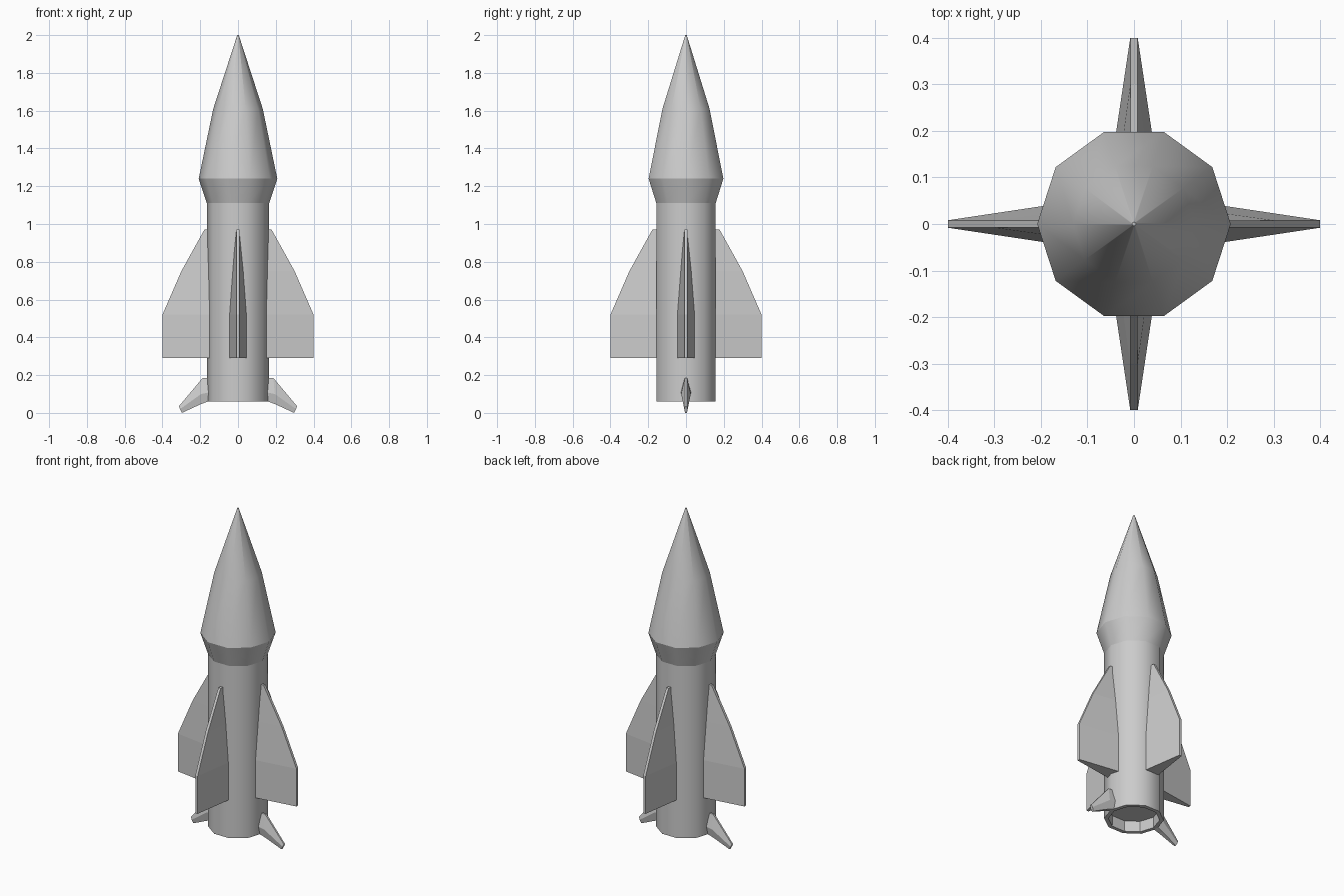
import bpy, bmesh
from math import cos, sin, pi

if "Cube" in bpy.data.objects:
    bpy.data.objects.remove(bpy.data.objects["Cube"])

SIDES = 10


def make_object(name, bm):
    bmesh.ops.recalc_face_normals(bm, faces=bm.faces[:])
    mesh = bpy.data.meshes.new(name)
    bm.to_mesh(mesh)
    bm.free()
    obj = bpy.data.objects.new(name, mesh)
    bpy.context.collection.objects.link(obj)
    return obj


def loft(bm, rings):
    """Bridge successive closed rings of points and cap both ends."""
    loops = [[bm.verts.new(p) for p in ring] for ring in rings]
    n = len(loops[0])
    for a, b in zip(loops, loops[1:]):
        for i in range(n):
            j = (i + 1) % n
            bm.faces.new((a[i], a[j], b[j], b[i]))
    bm.faces.new(loops[0])
    bm.faces.new(loops[-1])
    return loops


def turned(angle, points):
    c, s = cos(angle), sin(angle)
    return [(x * c - y * s, x * s + y * c, z) for x, y, z in points]


# Ten-sided hull: recessed nozzle, tube, flared collar and nose
profile = [(0.14, 0.125), (0.142, 0.06), (0.165, 0.06), (0.165, 1.11),
           (0.208, 1.24), (0.131, 1.61), (0.004, 2.0)]
bm = bmesh.new()
loops = loft(bm, [[(r * cos(2 * pi * i / SIDES), r * sin(2 * pi * i / SIDES), z)
                   for i in range(SIDES)] for r, z in profile])
for f in bm.faces:
    f.smooth = len(f.verts) == 4 and f.calc_center_median().z > 0.13
for k in (2, 3, 4):
    for i in range(SIDES):
        bm.edges.get((loops[k][i], loops[k][(i + 1) % SIDES])).smooth = False
make_object("rocket_hull", bm)

# Four large fins, thick at the root and thin at the outer edge
# stations: root x, root z, root half width, outer x, outer z
stations = [(0.14, 0.29, 0.047, 0.40, 0.29), (0.14, 0.52, 0.047, 0.40, 0.52),
            (0.14, 0.75, 0.030, 0.30, 0.75), (0.14, 0.97, 0.008, 0.178, 0.97)]
for k, side in enumerate(("right", "back", "left", "front")):
    bm = bmesh.new()
    loft(bm, [turned(k * pi / 2, [(rx, -w, rz), (ox, -0.008, oz),
                                  (ox, 0.008, oz), (rx, w, rz)])
              for rx, rz, w, ox, oz in stations])
    make_object("large_fin_" + side, bm)

# Two small tapered tail fins angled down and outwards
# each section: (x, z, half width) from top to bottom
sections = [[(0.145, 0.185, 0.006), (0.145, 0.11, 0.027), (0.145, 0.065, 0.018)],
            [(0.187, 0.185, 0.006), (0.195, 0.10, 0.025), (0.195, 0.047, 0.014)],
            [(0.313, 0.035, 0.005), (0.307, 0.020, 0.009), (0.297, 0.0, 0.005)]]
for k, side in enumerate(("right", "left")):
    bm = bmesh.new()
    loft(bm, [turned(k * pi, [(x, w, z) for x, z, w in s] +
                     [(x, -w, z) for x, z, w in reversed(s)]) for s in sections])
    make_object("tail_fin_" + side, bm)
